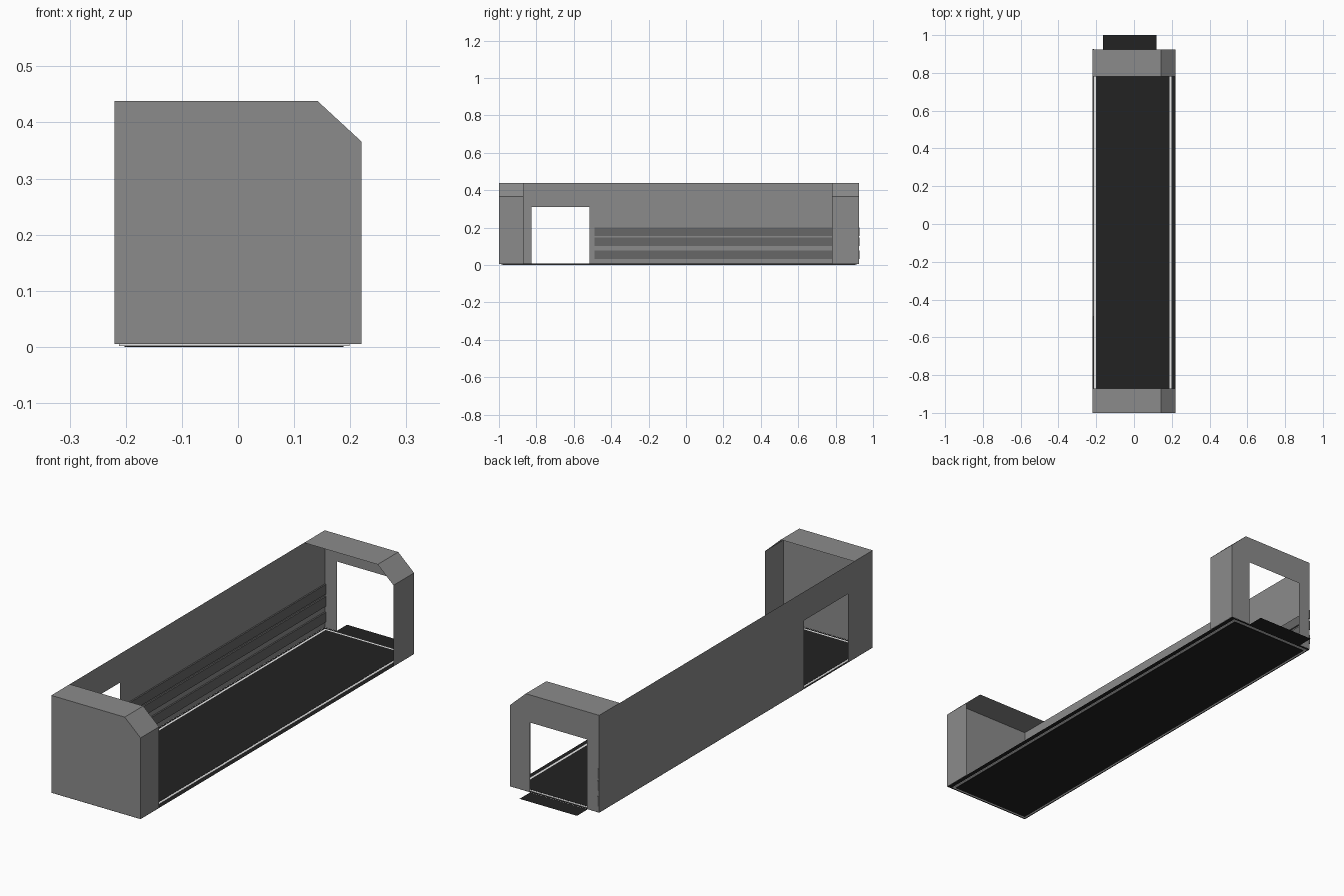
import bpy

if "Cube" in bpy.data.objects:
    bpy.data.objects.remove(bpy.data.objects["Cube"])


def material(name, r, g, b):
    m = bpy.data.materials.new(name)
    m.diffuse_color = (r, g, b, 1)
    m.use_nodes = True
    m.node_tree.nodes["Principled BSDF"].inputs["Base Color"].default_value = m.diffuse_color
    return m


GREY = material("wall grey", 0.26, 0.26, 0.26)
RAIL = material("rail dark grey", 0.135, 0.135, 0.135)
BLACK = material("floor black", 0.016, 0.016, 0.016)
WHITE = material("border white", 0.95, 0.95, 0.95)

W, TOP, BASE = 0.22, 0.438, 0.005
FRONT, BACK = -1.0, 0.925
CHAMFER_X, CHAMFER_Z = 0.142, 0.366


def mesh(name, verts, faces, mat):
    me = bpy.data.meshes.new(name)
    me.from_pydata(verts, [], faces)
    me.materials.append(mat)
    ob = bpy.data.objects.new(name, me)
    bpy.context.collection.objects.link(ob)
    return ob


def panel(name, pts, mat):
    return mesh(name, pts, [tuple(range(len(pts)))], mat)


def box(name, x0, x1, y0, y1, z0, z1, mat):
    v = [(x, y, z) for x in (x0, x1) for y in (y0, y1) for z in (z0, z1)]
    f = [(0, 1, 3, 2), (4, 6, 7, 5), (0, 4, 5, 1), (2, 3, 7, 6), (0, 2, 6, 4), (1, 5, 7, 3)]
    return mesh(name, v, f, mat)


def hood(name, y0, y1):
    # Top strip, chamfer and right-hand side strip
    prof = [(-W, TOP), (CHAMFER_X, TOP), (W, CHAMFER_Z), (W, BASE)]
    v = [(x, y, z) for y in (y0, y1) for x, z in prof]
    return mesh(name, v, [(i, i + 1, i + 5, i + 4) for i in range(3)], GREY)


# Long left wall with side doorway
wall = [(FRONT, BASE), (FRONT, TOP), (BACK, TOP), (BACK, BASE),
        (-0.515, BASE), (-0.515, 0.31), (-0.825, 0.31), (-0.825, BASE)]
panel("left_wall", [(-W, y, z) for y, z in wall], GREY)

# Closed front end
end = [(-W, BASE), (W, BASE), (W, CHAMFER_Z), (CHAMFER_X, TOP), (-W, TOP)]
panel("front_wall", [(x, FRONT, z) for x, z in end], GREY)
hood("front_hood", FRONT, -0.87)

# Back end with doorway
door = [(0.122, BASE), (W, BASE), (W, CHAMFER_Z), (CHAMFER_X, TOP), (-W, TOP),
        (-W, BASE), (-0.16, BASE), (-0.16, 0.315), (0.122, 0.315)]
panel("back_wall", [(x, BACK, z) for x, z in door], GREY)
hood("back_hood", 0.78, BACK)

# Three rails along the inside of the left wall
for i, z in enumerate((0.032, 0.102, 0.156)):
    box(f"wall_rail_{i + 1}", -0.2195, -0.213, -0.49, BACK + 0.002, z, z + 0.044, RAIL)

# Floor: wide base sheet, white border slab, black floor on top
panel("base_sheet", [(-W, FRONT, 0.0045), (W, FRONT, 0.0045),
                     (W, BACK, 0.0045), (-W, BACK, 0.0045)], BLACK)
box("floor_border", -0.212, 0.199, -0.99, 0.915, 0.002, 0.0055, WHITE)
box("floor", -0.202, 0.188, -0.98, 0.905, 0.0, 0.0065, BLACK)

# Door mat past the back doorway
panel("door_mat", [(-0.163, BACK, 0.004), (0.12, BACK, 0.004),
                   (0.12, 1.0, 0.004), (-0.163, 1.0, 0.004)], BLACK)
